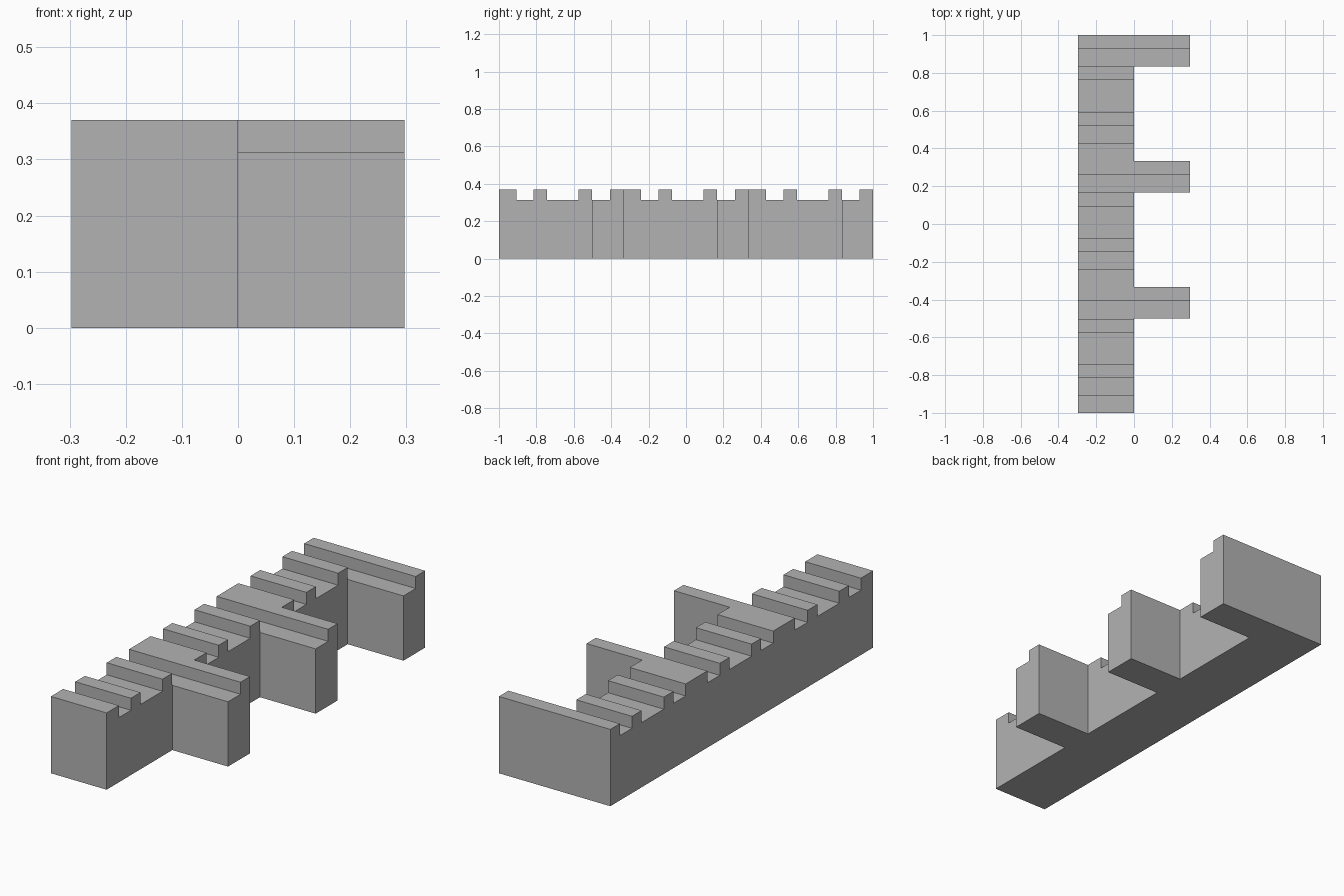
import bpy, bmesh

if "Cube" in bpy.data.objects:
    bpy.data.objects.remove(bpy.data.objects["Cube"])

H, LOW, W = 0.37, 0.312, 0.297   # top height, crenel height, half width

# raised teeth along the wall, as y ranges
TEETH = [(-1, -0.907), (-0.815, -0.742), (-0.575, -0.502), (-0.405, -0.24),
         (-0.147, -0.075), (0.093, 0.167), (0.262, 0.427), (0.52, 0.593),
         (0.762, 0.835), (0.928, 1)]
SPURS = [(-0.5, -0.333), (0.167, 0.333), (0.835, 1)]

stone = bpy.data.materials.new("grey_stone")
stone.diffuse_color = (0.45, 0.45, 0.45, 1)
stone.use_nodes = True
stone.node_tree.nodes["Principled BSDF"].inputs["Base Color"].default_value = stone.diffuse_color


def extrude_profile(name, profile, x0, x1):
    """Extrude a (y, z) outline along x."""
    bm = bmesh.new()
    face = bm.faces.new([bm.verts.new((x0, y, z)) for y, z in profile])
    new = bmesh.ops.extrude_face_region(bm, geom=[face])["geom"]
    bmesh.ops.translate(bm, vec=(x1 - x0, 0, 0),
                        verts=[v for v in new if isinstance(v, bmesh.types.BMVert)])
    bmesh.ops.recalc_face_normals(bm, faces=bm.faces)
    mesh = bpy.data.meshes.new(name)
    bm.to_mesh(mesh)
    bm.free()
    mesh.materials.append(stone)
    obj = bpy.data.objects.new(name, mesh)
    bpy.context.collection.objects.link(obj)
    return obj


# long wall with a toothed top
outline = [(-1, 0)]
for a, b in TEETH:
    if a > -1:
        outline.append((a, LOW))
    outline += [(a, H), (b, H)]
    if b < 1:
        outline.append((b, LOW))
outline.append((1, 0))
extrude_profile("toothed_wall", outline, -W, 0)

# side spurs with a step in the top, carrying on the tooth behind them
for i, (a, b) in enumerate(SPURS):
    step = next(t[0] for t in TEETH if a < t[0] < b)
    extrude_profile(f"spur_{i + 1}",
                    [(a, 0), (a, LOW), (step, LOW), (step, H), (b, H), (b, 0)], 0, W)
